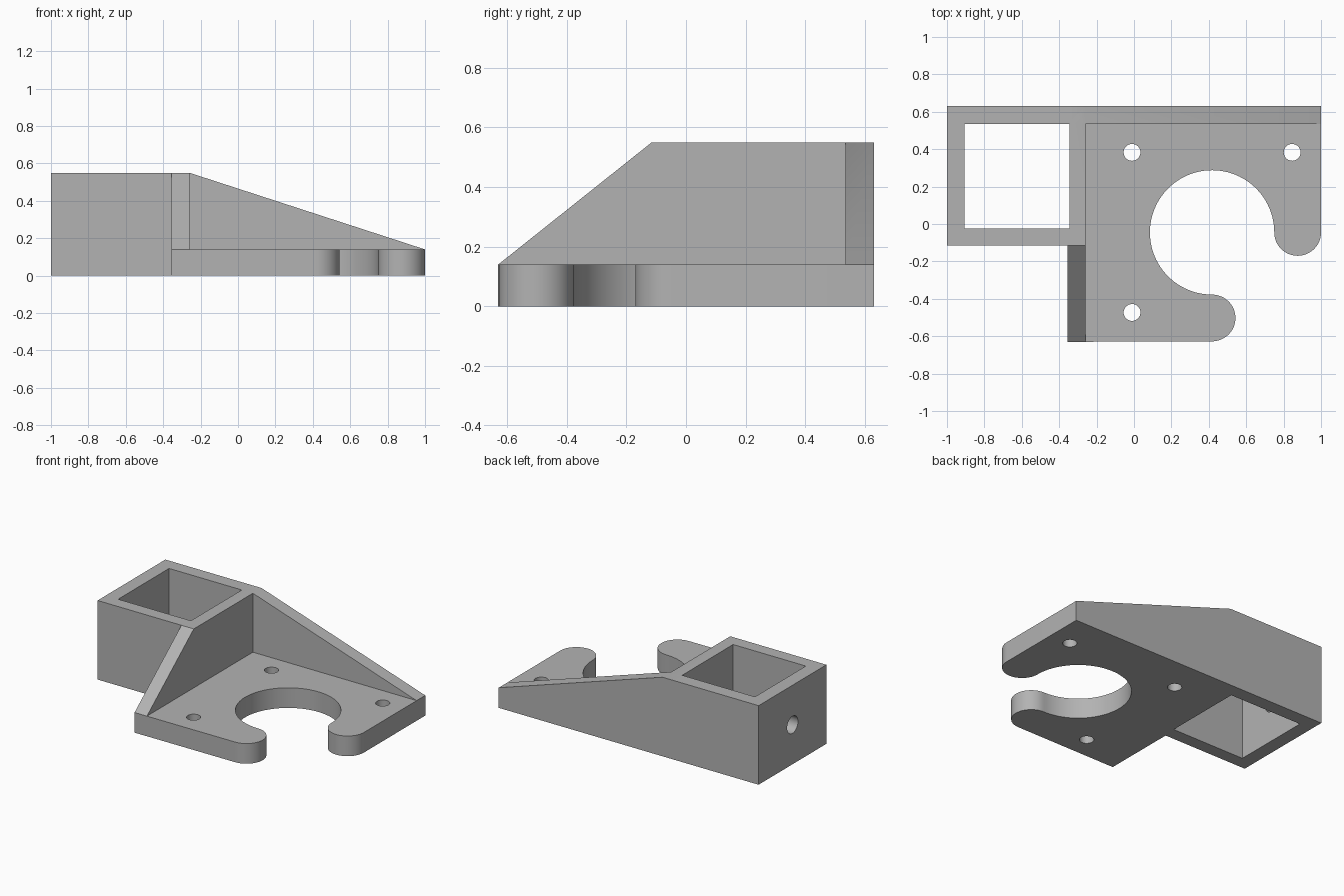
import bpy, bmesh, math
from mathutils import Matrix, Vector

cube = bpy.data.objects.get("Cube")
if cube:
    bpy.data.objects.remove(cube, do_unlink=True)

grey = bpy.data.materials.new("plain grey")
grey.use_nodes = True
grey.diffuse_color = (0.45, 0.45, 0.45, 1)
grey.node_tree.nodes["Principled BSDF"].inputs["Base Color"].default_value = (0.45, 0.45, 0.45, 1)

LEFT, RIGHT, FRONT, BACK = -1.0, 1.0, -0.63, 0.63
PLATE, TOP, WALL = 0.14, 0.55, 0.095
SOCKET_X, SOCKET_Y = -0.26, -0.115      # inner corner of the socket block
BORE = Vector((0.4175, -0.045))         # centre of the large opening
BORE_R, TIP_R = 0.3325, 0.125
AXES = {"x": Matrix(((0, 0, 1), (1, 0, 0), (0, 1, 0))),
        "y": Matrix(((1, 0, 0), (0, 0, 1), (0, 1, 0))),
        "z": Matrix.Identity(3)}


def prism(name, outline, axis, low, high):
    """Extrude a 2D outline along an axis from low to high."""
    bm = bmesh.new()
    turn = AXES[axis]
    face = bm.faces.new([bm.verts.new(turn @ Vector((u, v, low))) for u, v in outline])
    grown = bmesh.ops.extrude_face_region(bm, geom=[face])["geom"]
    moved = [v for v in grown if isinstance(v, bmesh.types.BMVert)]
    bmesh.ops.translate(bm, verts=moved, vec=turn @ Vector((0, 0, high - low)))
    bmesh.ops.recalc_face_normals(bm, faces=bm.faces)
    mesh = bpy.data.meshes.new(name)
    bm.to_mesh(mesh)
    bm.free()
    mesh.materials.append(grey)
    obj = bpy.data.objects.new(name, mesh)
    bpy.context.collection.objects.link(obj)
    return obj


def arc(cx, cy, r, start, end, steps):
    angles = [math.radians(start + (end - start) * i / steps) for i in range(steps + 1)]
    return [(cx + r * math.cos(a), cy + r * math.sin(a)) for a in angles]


def circle(cx, cy, r):
    return arc(cx, cy, r, 0, 360, 32)[:-1]


def rectangle(x0, x1, y0, y1):
    return [(x0, y0), (x1, y0), (x1, y1), (x0, y1)]


def combine(target, other, operation):
    other.hide_render = True
    mod = target.modifiers.new(other.name, "BOOLEAN")
    mod.operation, mod.solver, mod.object = operation, "EXACT", other
    bpy.context.view_layer.objects.active = target
    bpy.ops.object.modifier_apply(modifier=mod.name)
    bpy.data.objects.remove(other, do_unlink=True)


# Mounting plate with a hooked opening and two rounded tips
outline = [(SOCKET_X - WALL, FRONT)]
outline += arc(BORE.x, BORE.y - BORE_R - TIP_R, TIP_R, -90, 90, 24)
outline += arc(BORE.x, BORE.y, BORE_R, 270, 0, 72)[1:]
outline += arc(BORE.x + BORE_R + TIP_R, BORE.y, TIP_R, 180, 360, 24)[1:-1]
outline += [(RIGHT, BORE.y), (RIGHT, BACK), (SOCKET_X - WALL, BACK)]
bracket = prism("motor_bracket", outline, "z", 0, PLATE)

# Square socket block
combine(bracket, prism("socket_block", rectangle(LEFT, SOCKET_X, SOCKET_Y, BACK), "z", 0, TOP), "UNION")

# Sloping back wall and sloping front gusset
back_wall = [(SOCKET_X - WALL, 0), (RIGHT, 0), (RIGHT, PLATE), (SOCKET_X, TOP), (SOCKET_X - WALL, TOP)]
combine(bracket, prism("back_wall", back_wall, "y", BACK - WALL, BACK), "UNION")
gusset = [(FRONT, 0), (0, 0), (0, TOP), (SOCKET_Y, TOP), (FRONT, PLATE)]
combine(bracket, prism("front_gusset", gusset, "x", SOCKET_X - WALL, SOCKET_X), "UNION")

# Socket opening, through from top to bottom
opening = rectangle(LEFT + WALL, SOCKET_X - 0.085, SOCKET_Y + 0.09, BACK - WALL)
combine(bracket, prism("socket_opening", opening, "z", -1, 1), "DIFFERENCE")

# Three screw holes around the large opening, and the clamp hole in the socket side
for sx, sy in ((-1, 1), (1, 1), (-1, -1)):
    hole = circle(BORE.x + sx * 0.428, BORE.y + sy * 0.428, 0.045)
    combine(bracket, prism("screw_hole", hole, "z", -1, 1), "DIFFERENCE")
side_hole = circle((SOCKET_Y + BACK) / 2, TOP / 2, 0.06)
combine(bracket, prism("clamp_hole", side_hole, "x", LEFT - 1, LEFT + 0.3), "DIFFERENCE")

# Smooth curved walls, sharp corners
bpy.ops.object.select_all(action="DESELECT")
bracket.select_set(True)
bpy.context.view_layer.objects.active = bracket
bpy.ops.object.shade_smooth_by_angle(angle=math.radians(30))
